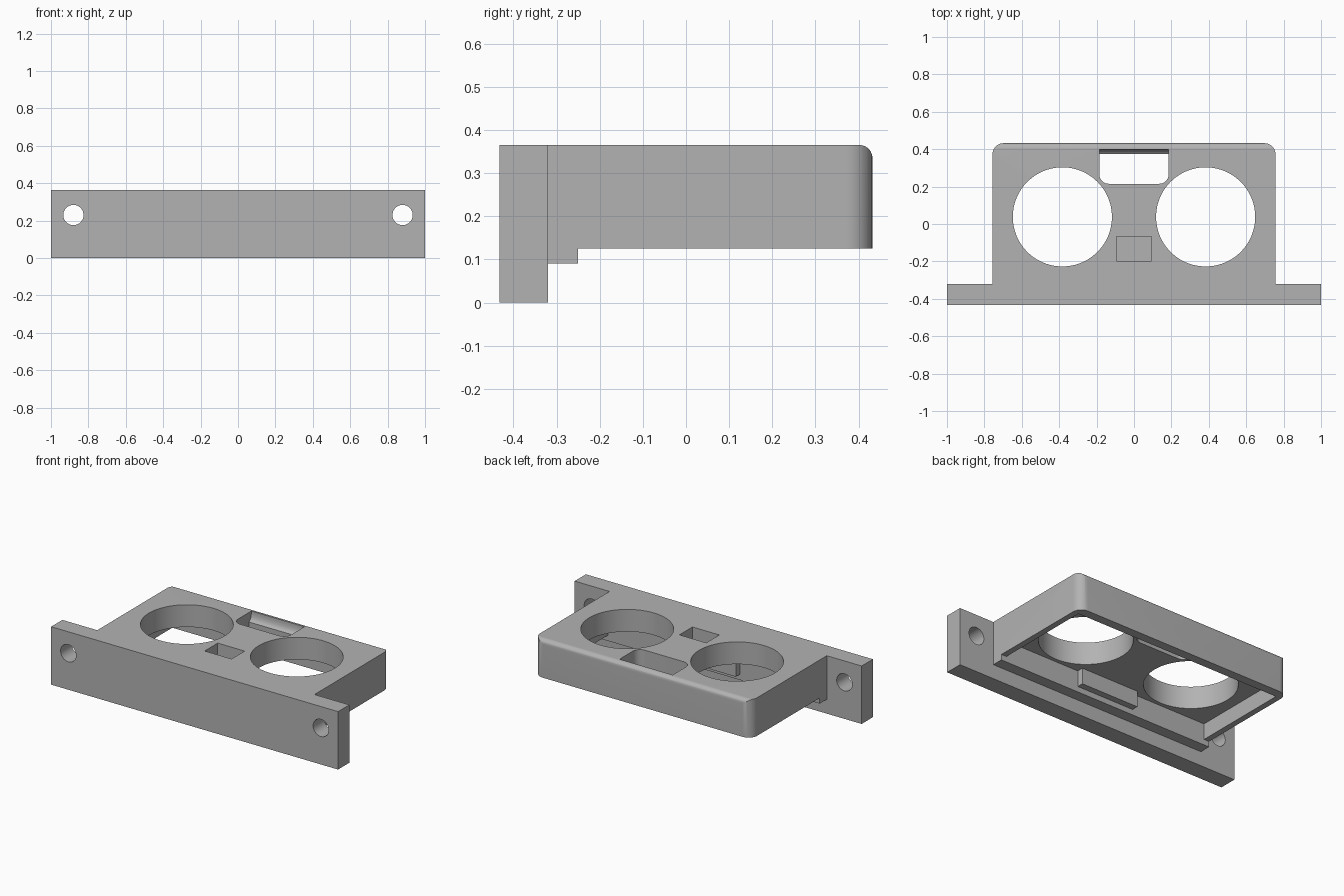
import bpy, bmesh
from mathutils import Matrix

cube = bpy.data.objects.get("Cube")
if cube:
    bpy.data.objects.remove(cube, do_unlink=True)

grey = bpy.data.materials.new("plain_grey")
grey.use_nodes = True
grey.diffuse_color = (0.45, 0.45, 0.45, 1)
grey.node_tree.nodes["Principled BSDF"].inputs["Base Color"].default_value = (0.45, 0.45, 0.45, 1)


def make(name, bm):
    mesh = bpy.data.meshes.new(name)
    bmesh.ops.recalc_face_normals(bm, faces=bm.faces)
    bm.to_mesh(mesh)
    bm.free()
    mesh.materials.append(grey)
    obj = bpy.data.objects.new(name, mesh)
    bpy.context.collection.objects.link(obj)
    return obj


def box(name, x, y, z, radius=0, pick=None):
    """Box from (min, max) spans; edges chosen by pick(edge) are rounded."""
    bm = bmesh.new()
    bmesh.ops.create_cube(bm, size=1)
    for v in bm.verts:
        v.co = [span[0] if c < 0 else span[1] for c, span in zip(v.co, (x, y, z))]
    if pick:
        edges = [e for e in bm.edges if pick(e)]
        bmesh.ops.bevel(bm, geom=edges, offset=radius, segments=10,
                        affect='EDGES', profile=0.5, clamp_overlap=True)
    return make(name, bm)


def cylinder(name, centre, radius, depth, axis='Z'):
    bm = bmesh.new()
    turn = Matrix.Rotation(1.5707963, 4, 'X') if axis == 'Y' else Matrix()
    bmesh.ops.create_cone(bm, cap_ends=True, segments=96, radius1=radius, radius2=radius,
                          depth=depth, matrix=Matrix.Translation(centre) @ turn)
    return make(name, bm)


def prism_x(name, profile, x0, x1):
    """Extrude a (y, z) profile along x."""
    bm = bmesh.new()
    face = bm.faces.new([bm.verts.new((x0, y, z)) for y, z in profile])
    grown = bmesh.ops.extrude_face_region(bm, geom=[face])["geom"]
    bmesh.ops.translate(bm, vec=(x1 - x0, 0, 0),
                        verts=[g for g in grown if isinstance(g, bmesh.types.BMVert)])
    return make(name, bm)


def boolean(target, tool, operation='DIFFERENCE'):
    tool.hide_render = True
    mod = target.modifiers.new("cut", 'BOOLEAN')
    mod.operation, mod.object, mod.solver = operation, tool, 'EXACT'
    bpy.context.view_layer.objects.active = target
    bpy.ops.object.modifier_apply(modifier=mod.name)
    bpy.data.objects.remove(tool, do_unlink=True)


def upright_at(y):
    return lambda e: all(abs(v.co.y - y) < 1e-4 for v in e.verts) and \
        abs(e.verts[0].co.z - e.verts[1].co.z) > 0.01


def top_back(e):
    return all(v.co.y > 0.4 and v.co.z > 0.3 for v in e.verts)


FRONT, BACK, TOP, RIM, CEILING = -0.32, 0.432, 0.365, 0.125, 0.225

# Housing with rounded back corners and a rounded upper back edge
housing = box("housing", (-0.757, 0.757), (FRONT, BACK), (RIM, TOP), 0.06, upright_at(BACK))
boolean(housing, box("edge_shape", (-0.9, 0.9), (FRONT - 0.1, BACK), (0, TOP), 0.03, top_back),
        'INTERSECT')

# Hollow underside
boolean(housing, box("cavity_cutter", (-0.72, 0.72), (-0.25, 0.375), (0, CEILING)))

# Two large round openings
for side in (-1, 1):
    boolean(housing, cylinder("opening_cutter", (side * 0.383, 0.038, 0.3), 0.265, 0.6))

# Back slot with rounded front corners and a curved rear wall
boolean(housing, box("slot_cutter", (-0.185, 0.185), (0.215, 0.374), (0.15, 0.5),
                     0.05, upright_at(0.215)))
boolean(housing, prism_x("slot_curve_cutter",
                         [(0.36, 0.5), (0.397, 0.5), (0.397, 0.35), (0.394, 0.33),
                          (0.387, 0.315), (0.375, 0.305), (0.36, 0.302)], -0.185, 0.185))

# Blind rectangular pocket
boolean(housing, box("pocket_cutter", (-0.094, 0.094), (-0.198, -0.068), (0.26, 0.5)))

# Mounting plate with a screw hole at each end
plate = box("mounting_plate", (-1, 1), (-0.432, FRONT), (0, TOP))
for side in (-1, 1):
    boolean(plate, cylinder("screw_hole_cutter", (side * 0.88, -0.38, 0.23), 0.054, 0.4, 'Y'))

# Ledge under the housing and a stop block inside it
ledge = box("ledge", (-0.757, 0.757), (FRONT, -0.25), (0.09, RIM))
stop = box("stop_block", (-0.2, 0.2), (-0.25, -0.21), (RIM, CEILING))

for obj in (housing, plate, ledge, stop):
    bpy.ops.object.select_all(action='DESELECT')
    obj.select_set(True)
    bpy.context.view_layer.objects.active = obj
    bpy.ops.object.shade_smooth_by_angle(angle=0.5)
